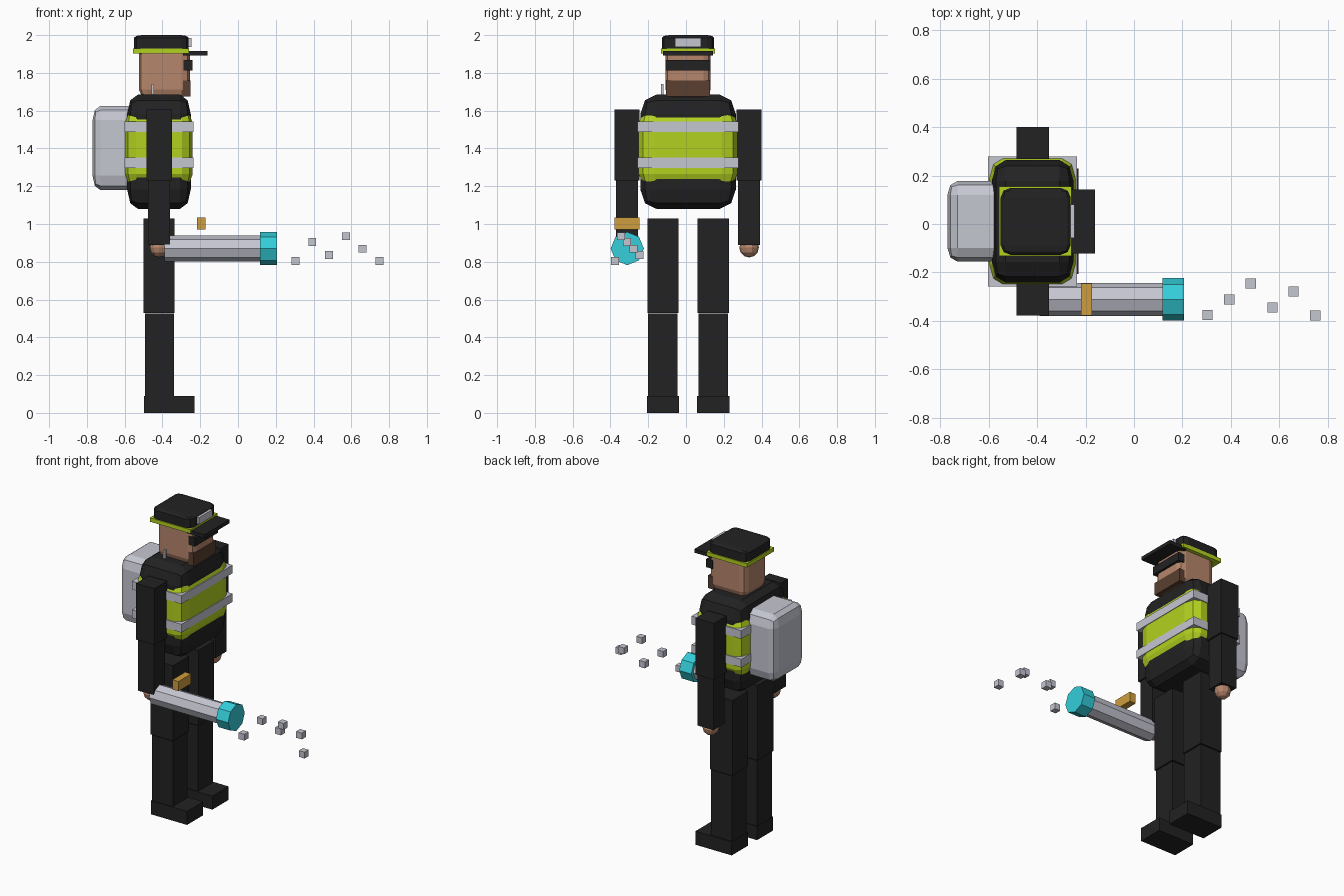
import bpy, bmesh, math
from mathutils import Matrix, Vector

old = bpy.data.objects.get("Cube")
if old:
    bpy.data.objects.remove(old, do_unlink=True)


def material(name, r, g, b):
    m = bpy.data.materials.new(name)
    m.use_nodes = True
    m.diffuse_color = (r, g, b, 1)
    m.node_tree.nodes["Principled BSDF"].inputs["Base Color"].default_value = (r, g, b, 1)
    return m


BLACK = material("black cloth", 0.016, 0.016, 0.017)
LIME = material("lime fabric", 0.45, 0.64, 0.014)
GREY = material("light grey", 0.56, 0.57, 0.64)
SKIN = material("skin", 0.47, 0.24, 0.15)
BEARD = material("beard brown", 0.10, 0.05, 0.03)
TEAL = material("teal", 0.035, 0.62, 0.70)
ORANGE = material("amber", 0.62, 0.34, 0.05)

MID = 0.011  # side-to-side centre of the figure


def finish(name, bm, mat):
    mesh = bpy.data.meshes.new(name)
    bmesh.ops.recalc_face_normals(bm, faces=bm.faces)
    bm.to_mesh(mesh)
    bm.free()
    mesh.materials.append(mat)
    obj = bpy.data.objects.new(name, mesh)
    bpy.context.collection.objects.link(obj)
    return obj


def box(name, mat, x, y, z, round_by=0.0):
    """Box from (min, max) ranges; round_by is the bevel as a share of each side."""
    bm = bmesh.new()
    bmesh.ops.create_cube(bm, size=1)
    if round_by:
        bmesh.ops.bevel(bm, geom=bm.edges[:], offset=round_by, segments=2,
                        profile=0.5, affect='EDGES')
    spans = (x, y, z)
    size = Vector([b - a for a, b in spans])
    centre = Vector([(a + b) / 2 for a, b in spans])
    bm.transform(Matrix.Translation(centre) @ Matrix.Diagonal(size).to_4x4())
    return finish(name, bm, mat)


def centred(half):
    return (MID - half, MID + half)


def tube(name, mat, x, y, z, radius):
    """Eight-sided cylinder lying along x."""
    bm = bmesh.new()
    bmesh.ops.create_cone(bm, cap_ends=True, segments=8, radius1=radius,
                          radius2=radius, depth=x[1] - x[0])
    bm.transform(Matrix.Translation(((x[0] + x[1]) / 2, y, z))
                 @ Matrix.Rotation(math.pi / 2, 4, 'Y'))
    return finish(name, bm, mat)


# Legs, arms and hands on both sides
for side, s in (("left", 1), ("right", -1)):
    def across(middle, half):
        return (MID + s * middle - half, MID + s * middle + half)

    box(side + "_thigh", BLACK, (-0.50, -0.335), across(0.133, 0.083), (0.53, 1.03))
    box(side + "_shin", BLACK, (-0.493, -0.34), across(0.133, 0.078), (0, 0.525))
    box(side + "_boot", BLACK, (-0.497, -0.23), across(0.133, 0.085), (0, 0.09))
    box(side + "_upper_arm", BLACK, (-0.485, -0.35), across(0.323, 0.066), (1.23, 1.605))
    box(side + "_forearm", BLACK, (-0.476, -0.36), across(0.323, 0.058), (0.89, 1.23))
    bm = bmesh.new()
    bmesh.ops.create_uvsphere(bm, u_segments=10, v_segments=6, radius=0.052)
    bm.transform(Matrix.Translation((-0.417, MID + s * 0.323, 0.875)))
    finish(side + "_hand", bm, SKIN)

# Torso, vest and reflective bands
box("torso", BLACK, (-0.587, -0.25), centred(0.253), (1.08, 1.685), 0.17)
box("vest", LIME, (-0.598, -0.24), centred(0.262), (1.20, 1.60), 0.16)
for label, low in (("lower", 1.297), ("upper", 1.487)):
    box(label + "_band", GREY, (-0.602, -0.236), centred(0.268), (low, low + 0.055))
box("backpack", GREY, (-0.77, -0.53), centred(0.166), (1.18, 1.625), 0.17)
box("shoulder_antenna", GREY, (-0.459, -0.445), (-0.133, -0.118), (1.62, 1.74))

# Head and face
box("head", SKIN, (-0.525, -0.255), centred(0.12), (1.67, 1.94), 0.16)
box("beard", BEARD, (-0.298, -0.252), centred(0.117), (1.675, 1.76))
box("glasses", BLACK, (-0.288, -0.24), centred(0.12), (1.812, 1.867))

# Cap
box("cap_crown", BLACK, (-0.55, -0.262), centred(0.138), (1.90, 2.0), 0.14)
box("cap_band", LIME, (-0.557, -0.259), centred(0.143), (1.902, 1.928))
box("cap_brim", BLACK, (-0.29, -0.162), centred(0.132), (1.892, 1.916))
box("cap_badge", GREY, (-0.27, -0.245), centred(0.069), (1.938, 1.984))

# Blower held in the right hand
tube("blower_barrel", GREY, (-0.39, 0.13), -0.311, 0.87, 0.068)
tube("blower_nozzle", TEAL, (0.117, 0.206), -0.311, 0.87, 0.088)
box("blower_grip", ORANGE, (-0.218, -0.173), (-0.378, -0.245), (0.97, 1.035))

# Floating particles in front of the nozzle
particles = [(0.304, -0.376, 0.803), (0.393, -0.312, 0.905), (0.482, -0.246, 0.836),
             (0.572, -0.345, 0.935), (0.659, -0.279, 0.869), (0.748, -0.377, 0.803)]
for i, centre in enumerate(particles):
    box("particle_%d" % (i + 1), GREY, *[(c - 0.021, c + 0.021) for c in centre])
